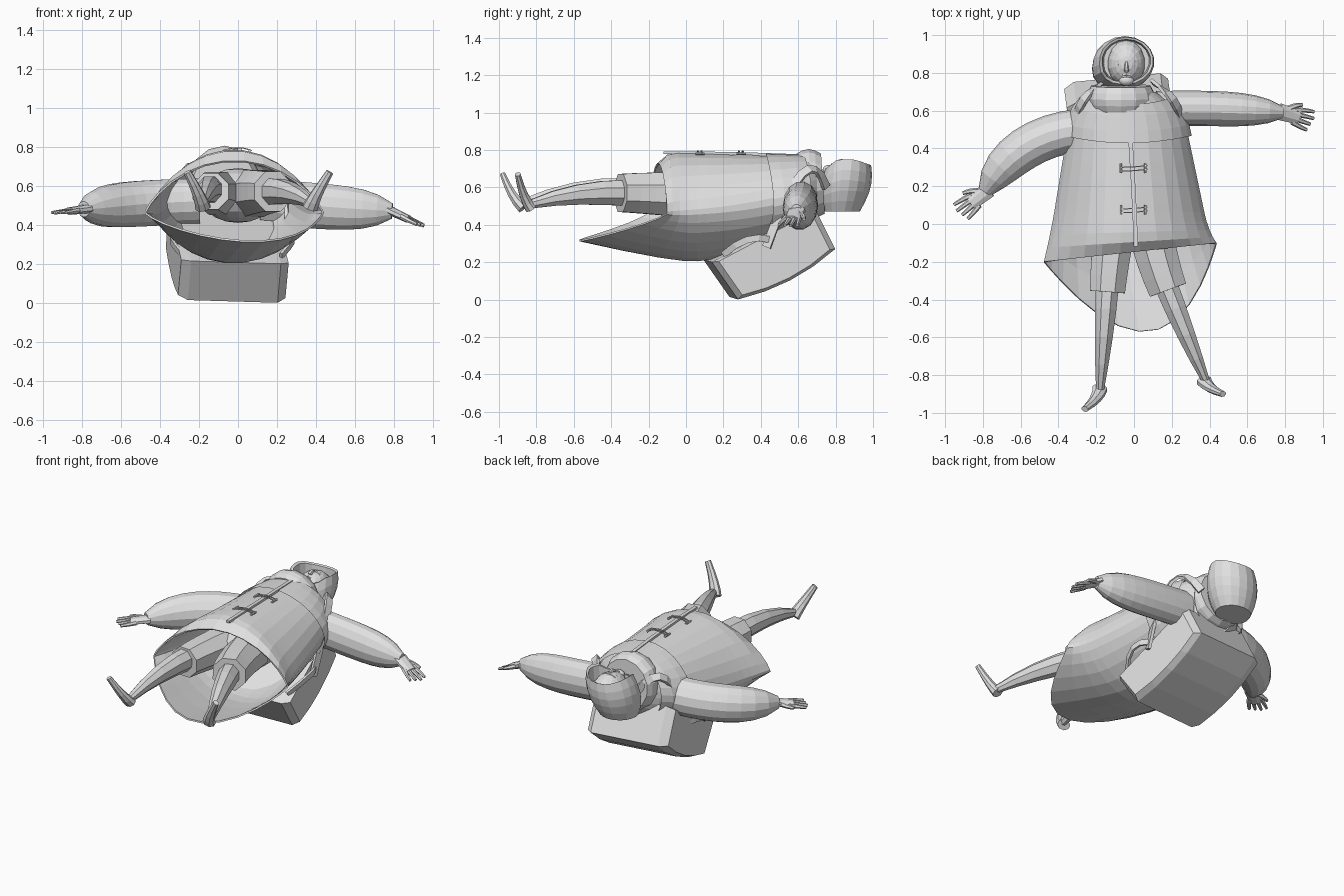
import bpy, bmesh
from math import sin, cos, pi, sqrt
from mathutils import Vector

if "Cube" in bpy.data.objects:
    bpy.data.objects.remove(bpy.data.objects["Cube"])

grey = bpy.data.materials.new("plain grey")
grey.use_nodes = True
grey.diffuse_color = (0.75, 0.75, 0.75, 1)
grey.node_tree.nodes["Principled BSDF"].inputs["Base Color"].default_value = grey.diffuse_color


def finish(name, bm):
    bmesh.ops.recalc_face_normals(bm, faces=bm.faces)
    mesh = bpy.data.meshes.new(name)
    bm.to_mesh(mesh)
    bm.free()
    mesh.materials.append(grey)
    obj = bpy.data.objects.new(name, mesh)
    bpy.context.collection.objects.link(obj)
    return obj


def loft(name, rings, closed=True):
    """Skin a list of equal-length point rings, with end caps when closed."""
    bm = bmesh.new()
    loops = [[bm.verts.new(point) for point in ring] for ring in rings]
    for lower, upper in zip(loops, loops[1:]):
        for i in range(len(lower)):
            bm.faces.new((lower[i - 1], lower[i], upper[i], upper[i - 1]))
    if closed:
        bm.faces.new(loops[0])
        bm.faces.new(loops[-1])
    return finish(name, bm)


def circle(count):
    return [(cos(2 * pi * (k + 0.5) / count), sin(2 * pi * (k + 0.5) / count)) for k in range(count)]


def curve(start, bend, end, steps):
    start, bend, end = Vector(start), Vector(bend), Vector(end)
    fractions = [i / steps for i in range(steps + 1)]
    return [start * (1 - t) ** 2 + bend * 2 * t * (1 - t) + end * t * t for t in fractions]


def sweep(name, start, bend, end, radii, flat=1, sides=8, up=(0, 0, 1), puff=1, steps=4):
    """Sweep a tapering ellipse along a bent path; a high puff delays the taper."""
    points = curve(start, bend, end, steps)
    rings = []
    for i, point in enumerate(points):
        tangent = (points[min(i + 1, steps)] - points[max(i - 1, 0)]).normalized()
        tall = (Vector(up) - tangent * tangent.dot(Vector(up))).normalized()
        wide = tangent.cross(tall) * flat
        radius = radii[0] + (radii[-1] - radii[0]) * (i / steps) ** puff
        rings.append([point + (tall * c + wide * s) * radius for c, s in circle(sides)])
    return loft(name, rings)


def ellipsoid(name, centre, radii):
    bm = bmesh.new()
    bmesh.ops.create_uvsphere(bm, u_segments=14, v_segments=10, radius=1)
    for vert in bm.verts:
        vert.co = [c + r * v for c, r, v in zip(centre, radii, vert.co)]
    return finish(name, bm)


def coat_ring(t, loose=0):
    """Cross-section of the coat, t running from the hem to the neck."""
    flare = max(0, 1 - 4 * t) ** 2
    shoulder = max(0, 4 * t - 3)
    width = (0.44 - 0.16 * t) * sqrt(1 - 0.7 * shoulder ** 2) + loose + 0.02 * flare
    side = 0.46 + 0.12 * t * t
    front = 0.79 - 0.03 * t - 0.06 * flare ** 3 + loose
    back = 0.19 + 0.2 * t * t + 0.12 * flare - loose
    ring = []
    for c, s in circle(28):
        y = 0.85 * t - 0.15 + 0.05 * flare * c + 4 * loose * c * c
        x = width * c - 0.02 * (1 + t)
        if s < 0:
            y -= 0.42 * flare * s * s
            x += 0.1 * flare * s * s
        reach = (front if s > 0 else back) - side
        ring.append((x, y, side + reach * abs(s) ** (1.5 - t / 2)))
    return ring


# Raincoat with a short front hem and a long flaring tail
coat = loft("raincoat", [coat_ring(i / 16) for i in range(17)], closed=False)
shell = coat.modifiers.new("cloth thickness", "SOLIDIFY")
shell.thickness = 0.01

# Shoulder yoke lying over the coat
loft("shoulder_yoke", [coat_ring(t, loose=0.01) for t in (0.68, 0.75, 0.85, 0.92)], closed=False)

# Front placket and two toggle fasteners
sweep("front_placket", (0.01, -0.12, 0.785), (0, 0.2, 0.787), (-0.03, 0.6, 0.77), [0.01], flat=1.6, sides=4)
for name, y in (("lower", 0.07), ("upper", 0.29)):
    for offset in (-0.01, 0.01):
        sweep(name + "_toggle_cord", (-0.07, y + offset, 0.78), (0, y + offset, 0.81),
              (0.07, y + offset + 0.01, 0.78), [0.004], sides=4)
    for x in (-0.07, 0.06):
        sweep(name + "_toggle_end", (x, y - 0.02, 0.78), (x, y, 0.78), (x, y + 0.03, 0.78), [0.007])

# Collar wrapped around the neck
collar_rings = []
for i in range(5):
    radius = 0.16 + 0.025 * sin(pi * i / 4)
    collar_rings.append([(radius * c - 0.07, 0.6 + 0.033 * i - 0.01 * s, 0.62 + radius * s)
                         for c, s in circle(14)])
loft("collar", collar_rings)


def hood_ring(t, scale=1, sink=0):
    """Hood section, t running from the back of the head to the rim."""
    swell = scale * sin(pi * (0.25 + 0.4 * t))
    ring = []
    for c, s in circle(18):
        y = 0.83 + 0.035 * t + 0.14 * swell * s
        dip = t * (0.35 * max(0, y - 0.9) + 0.8 * max(0, 0.81 - y))
        lean = 0.25 * max(0, 0.85 - y) if c < 0 else 0
        ring.append((0.04 * t - 0.08 + 0.16 * swell * c - lean, y, 0.47 + 0.28 * t - dip - sink))
    return ring


# Hood: outer bowl, rolled rim and hollow inside
loft("hood", [hood_ring(i / 5) for i in range(6)]
     + [hood_ring(1, scale=0.9, sink=0.01), hood_ring(1, scale=0.85, sink=0.1)])

# Head and face
middle = -0.04
ellipsoid("head", (middle, 0.85, 0.63), (0.1, 0.125, 0.105))
ellipsoid("chin", (middle, 0.76, 0.69), (0.04, 0.03, 0.03))
sweep("neck", (-0.05, 0.66, 0.58), (-0.05, 0.7, 0.6), (middle, 0.8, 0.61), [0.06])
sweep("brow", (-0.11, 0.86, 0.69), (middle, 0.86, 0.77), (0.03, 0.86, 0.69), [0.012], sides=5)
sweep("nose", (middle, 0.86, 0.73), (middle, 0.83, 0.755), (middle, 0.81, 0.73), (0.008, 0.014), sides=5)
for y in (0.78, 0.793):
    sweep("lip", (middle - 0.03, y, 0.7), (middle, y, 0.745), (middle + 0.03, y, 0.7), [0.006], sides=5)
for offset in (-0.035, 0.035):
    ellipsoid("eye", (middle + offset, 0.842, 0.71), (0.018, 0.01, 0.016))

# Puffy sleeves gathered at the wrist
sleeve = dict(radii=(0.12, 0.04), sides=14, puff=6, steps=9)
sweep("right_sleeve", (-0.2, 0.5, 0.52), (-0.6, 0.5, 0.51), (-0.79, 0.17, 0.48), flat=0.95, **sleeve)
sweep("left_sleeve", (0.12, 0.61, 0.52), (0.45, 0.62, 0.49), (0.79, 0.59, 0.47), flat=0.78, **sleeve)


def hand(name, wrist, direction):
    """Flat palm, four spread fingers and a thumb on the side nearest the head."""
    wrist, along = Vector(wrist), Vector(direction).normalized()
    across = Vector((0, 0, 1)).cross(along).normalized()
    if across.y < 0:
        across.negate()

    def at(reach, spread):
        return wrist + along * reach + across * spread

    sweep(name + "_palm", at(-0.02, 0), at(0.03, 0), at(0.1, 0), (0.024, 0.02), flat=2)
    for i in range(4):
        spread = 0.023 * (i - 1.5)
        length = 0.185 - 0.01 * abs(i - 2)
        sweep(name + "_finger", at(0.07, spread), at(0.13, spread * 1.4), at(length, spread * 1.5),
              (0.015, 0.009), sides=6, steps=3)
    sweep(name + "_thumb", at(0.02, 0.02), at(0.06, 0.06), at(0.1, 0.07), (0.018, 0.01), sides=6)


hand("right_hand", (-0.785, 0.17, 0.48), (-0.15, -0.12, -0.02))
hand("left_hand", (0.785, 0.59, 0.47), (0.17, -0.05, -0.08))

# Hips, short trousers, bare legs and upturned feet
ellipsoid("hips", (0, 0.08, 0.55), (0.2, 0.2, 0.14))
sweep("right_trouser", (-0.1, 0, 0.56), (-0.13, -0.2, 0.57), (-0.14, -0.36, 0.57), (0.12, 0.1))
sweep("left_trouser", (0.08, 0, 0.56), (0.12, -0.2, 0.57), (0.18, -0.35, 0.57), (0.13, 0.11))
leg = dict(radii=(0.075, 0.025), flat=0.9, puff=1.5)
sweep("right_leg", (-0.14, -0.3, 0.58), (-0.16, -0.6, 0.6), (-0.18, -0.88, 0.51), **leg)
sweep("left_leg", (0.16, -0.3, 0.57), (0.28, -0.6, 0.58), (0.38, -0.83, 0.51), **leg)
foot = dict(radii=(0.042, 0.02), flat=0.8, up=(1, 0, 0))
sweep("right_foot", (-0.18, -0.87, 0.49), (-0.19, -0.93, 0.54), (-0.26, -0.98, 0.67), **foot)
sweep("left_foot", (0.37, -0.83, 0.49), (0.39, -0.87, 0.54), (0.47, -0.9, 0.67), **foot)

# Backpack: side profile with a curved outer face, turned slightly on the back
profile = curve((0, 0.26, 0), (0, 0.56, 0.07), (0, 0.78, 0.27), 4)
profile += [Vector((0, 0.67, 0.49)), Vector((0, 0.12, 0.2))]
core = Vector((0, 0.45, 0.25))
pack_rings = []
for x, scale in ((-0.33, 0.9), (-0.28, 1), (0.18, 1), (0.22, 0.9)):
    pack_rings.append([core + (p - core) * scale
                       + Vector((x - 0.12 * (p.y - core.y), 0.1 * x, 0.03 * (0.2 - x)))
                       for p in profile])
loft("backpack", pack_rings)

# Shoulder straps hugging the coat, with tails running down to the pack
for name, side in (("left_strap", 1), ("right_strap", -1)):
    shift = -0.03
    sweep(name, (0.13 * side + shift, 0.75, 0.6), (0.31 * side + shift, 0.65, 0.9),
          (0.28 * side + shift, 0.43, 0.28), [0.013], flat=2.5, sides=4, up=(side, 0, 0.8), steps=8)
    sweep(name + "_tail", (0.28 * side + shift, 0.45, 0.32), (0.36 * side + shift, 0.33, 0.36),
          (0.25 * side + shift, 0.2, 0.24), [0.01], flat=2.5, sides=4, up=(side, 0, 0))
